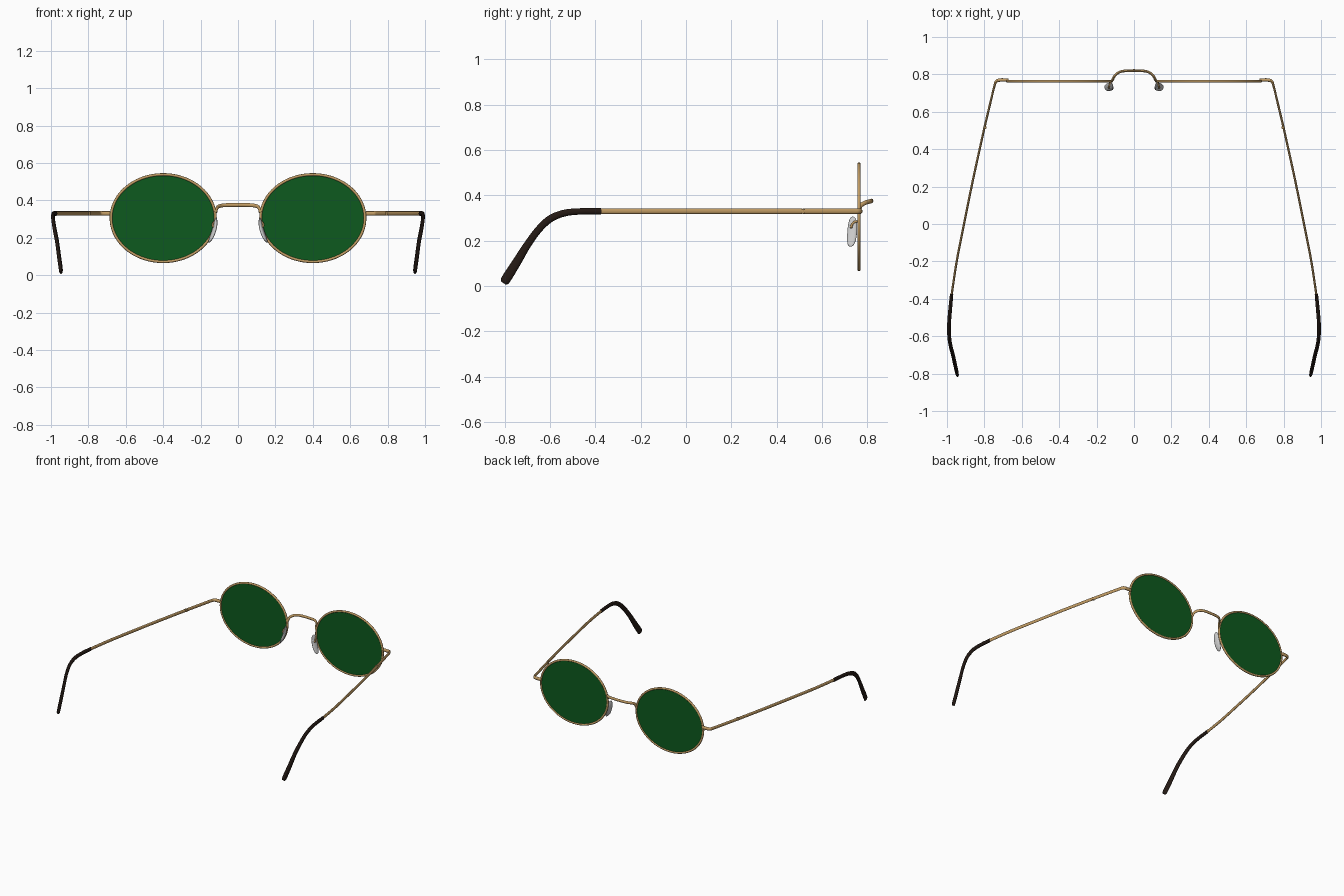
import bpy, bmesh, math
from mathutils import Vector, Matrix

if "Cube" in bpy.data.objects:
    bpy.data.objects.remove(bpy.data.objects["Cube"])


def material(name, rgb):
    m = bpy.data.materials.new(name)
    m.diffuse_color = (*rgb, 1)
    m.use_nodes = True
    m.node_tree.nodes["Principled BSDF"].inputs["Base Color"].default_value = m.diffuse_color
    return m


GOLD = material("gold_metal", (0.55, 0.34, 0.13))
GREEN = material("green_glass", (0.004, 0.10, 0.013))
BLACK = material("dark_plastic", (0.018, 0.010, 0.007))
CLEAR = material("clear_silicone", (0.55, 0.55, 0.53))


def finish(name, bm, mat, mirror=True):
    bmesh.ops.recalc_face_normals(bm, faces=bm.faces)
    me = bpy.data.meshes.new(name)
    bm.to_mesh(me)
    bm.free()
    ob = bpy.data.objects.new(name, me)
    bpy.context.collection.objects.link(ob)
    me.materials.append(mat)
    bpy.ops.object.select_all(action='DESELECT')
    ob.select_set(True)
    bpy.context.view_layer.objects.active = ob
    bpy.ops.object.shade_smooth_by_angle(angle=math.radians(40))
    if mirror:
        mod = ob.modifiers.new("mirror", 'MIRROR')
        mod.use_mirror_merge = False
    return ob


def smooth_path(keys, steps):
    """Chord-length Hermite spline through rows of x, y, z, width, height."""
    pts = [Vector(k) for k in keys]
    t = [0.0]
    for a, b in zip(pts, pts[1:]):
        t.append(t[-1] + (b - a).length)
    last = len(pts) - 1
    tan = []
    for i in range(last + 1):
        lo, hi = max(i - 1, 0), min(i + 1, last)
        tan.append((pts[hi] - pts[lo]) / (t[hi] - t[lo]))
    out = []
    for i in range(last):
        d = t[i + 1] - t[i]
        for s in range(steps):
            u = s / steps
            out.append(pts[i] * (2*u**3 - 3*u*u + 1) + tan[i] * d * (u**3 - 2*u*u + u)
                       + pts[i + 1] * (3*u*u - 2*u**3) + tan[i + 1] * d * (u**3 - u*u))
    return out + [pts[last]]


def sweep(name, keys, mat, mirror=True, steps=6, sides=12):
    path = smooth_path(keys, steps)
    pos = [Vector(p[:3]) for p in path]
    bm = bmesh.new()
    rings = []
    for i, p in enumerate(path):
        d = (pos[min(i + 1, len(pos) - 1)] - pos[max(i - 1, 0)]).normalized()
        side = d.cross(Vector((0, 0, 1))).normalized()
        up = side.cross(d)
        rings.append([bm.verts.new(pos[i] + side * p[3] * math.cos(a) + up * p[4] * math.sin(a))
                      for a in (2 * math.pi * k / sides for k in range(sides))])
    for r, q in zip(rings, rings[1:]):
        for k in range(sides):
            j = (k + 1) % sides
            bm.faces.new((r[k], r[j], q[j], q[k]))
    bm.faces.new(rings[0])
    bm.faces.new(rings[-1])
    return finish(name, bm, mat, mirror)


# Lens outline
CX, CY, CZ, RX, RZ = 0.4, 0.764, 0.305, 0.279, 0.233
SEG = 72


def oval(r_off, y):
    return [(CX + (RX + r_off) * math.cos(a), CY + y, CZ + (RZ + r_off) * math.sin(a))
            for a in (2 * math.pi * k / SEG for k in range(SEG))]


# Wire rims
bm = bmesh.new()
n = 10
loops = [[bm.verts.new(c) for c in oval(0.0075 * math.cos(b), 0.0075 * math.sin(b))]
         for b in (2 * math.pi * k / n for k in range(n))]
for i in range(n):
    a, b = loops[i], loops[(i + 1) % n]
    for k in range(SEG):
        j = (k + 1) % SEG
        bm.faces.new((a[k], a[j], b[j], b[k]))
finish("rim", bm, GOLD)

# Flat lenses
bm = bmesh.new()
back = [bm.verts.new(c) for c in oval(0, -0.003)]
front = [bm.verts.new(c) for c in oval(0, 0.003)]
bm.faces.new(back)
bm.faces.new(front)
for k in range(SEG):
    j = (k + 1) % SEG
    bm.faces.new((back[k], back[j], front[j], front[k]))
finish("lens", bm, GREEN)

# Arched bridge
half = [(0.119, 0.764, 0.335), (0.114, 0.772, 0.355), (0.104, 0.791, 0.367),
        (0.080, 0.811, 0.373), (0.045, 0.819, 0.375)]
arch = [(-x, y, z) for x, y, z in half] + [(x, y, z) for x, y, z in reversed(half)]
sweep("bridge", [(*p, 0.007, 0.010) for p in arch], GOLD, mirror=False)

# End pieces wrapping back to the hinge
Z = 0.33
sweep("end_piece", [(0.672, 0.770, Z, 0.007, 0.010), (0.69, 0.770, Z, 0.009, 0.012),
                    (0.722, 0.769, Z, 0.009, 0.012), (0.737, 0.762, Z, 0.008, 0.012),
                    (0.745, 0.742, Z, 0.006, 0.012), (0.77, 0.64, Z, 0.006, 0.012),
                    (0.799, 0.518, Z, 0.006, 0.012)], GOLD)

# Hinge barrel
bm = bmesh.new()
bmesh.ops.create_cone(bm, cap_ends=True, segments=16, radius1=0.009, radius2=0.009, depth=0.02,
                      matrix=Matrix.Translation((0.797, 0.516, Z)))
finish("hinge", bm, GOLD)

# Temple arms
sweep("temple_arm", [(0.8, 0.514, Z, 0.006, 0.012), (0.858, 0.25, Z, 0.006, 0.012),
                     (0.909, 0.0, Z, 0.006, 0.012), (0.948, -0.2, Z, 0.006, 0.012),
                     (0.976, -0.385, Z, 0.006, 0.012)], GOLD)

# Curved ear tips
sweep("ear_tip", [(0.975, -0.375, Z, 0.009, 0.014), (0.984, -0.47, 0.329, 0.010, 0.014),
                  (0.989, -0.54, 0.321, 0.010, 0.015), (0.988, -0.60, 0.296, 0.010, 0.016),
                  (0.981, -0.65, 0.250, 0.010, 0.016), (0.968, -0.70, 0.182, 0.010, 0.017),
                  (0.957, -0.75, 0.101, 0.010, 0.020), (0.946, -0.80, 0.022, 0.009, 0.021),
                  (0.945, -0.806, 0.013, 0.006, 0.013)], BLACK)

# Nose pads
bm = bmesh.new()
bmesh.ops.create_uvsphere(bm, u_segments=28, v_segments=16, radius=1)
for v in bm.verts:
    y, z = (math.copysign(abs(c) ** 0.8, c) for c in v.co.yz)
    v.co = Vector((v.co.x * 0.010 - 0.008 * (1 - z * z), y * 0.022, z * 0.069))
bm.transform(Matrix.Translation((0.136, 0.732, 0.24))
             @ Matrix.Rotation(math.radians(-15), 4, 'Z')
             @ Matrix.Rotation(math.radians(-17), 4, 'Y'))
finish("nose_pad", bm, CLEAR)

# Pad arms
sweep("pad_arm", [(0.123, 0.762, 0.285, 0.005, 0.005), (0.128, 0.748, 0.284, 0.005, 0.005),
                  (0.134, 0.735, 0.275, 0.005, 0.005), (0.134, 0.730, 0.262, 0.006, 0.006),
                  (0.124, 0.731, 0.258, 0.007, 0.007)], GOLD)
